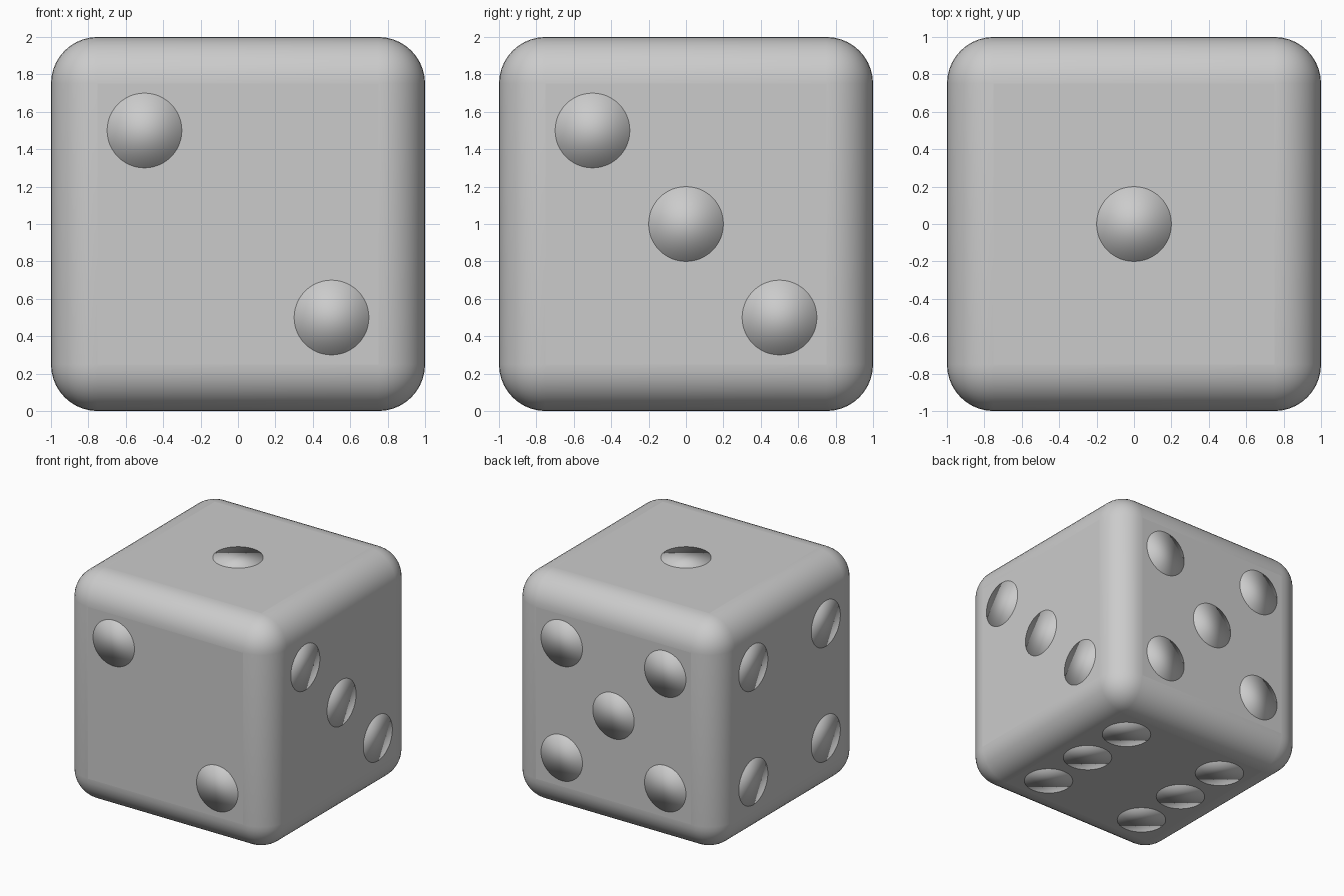
import bpy, bmesh
from mathutils import Vector

if "Cube" in bpy.data.objects:
    bpy.data.objects.remove(bpy.data.objects["Cube"])

# Rounded body
bpy.ops.mesh.primitive_cube_add(size=2, location=(0, 0, 1))
body = bpy.context.object
body.name = "die_body"
bevel = body.modifiers.new("rounding", 'BEVEL')
bevel.width = 0.25
bevel.segments = 10
bpy.ops.object.shade_smooth_by_angle()


# Pip: half ball set into the body with its flat cap flush with the face
def pip_mesh():
    bm = bmesh.new()
    bmesh.ops.create_uvsphere(bm, u_segments=48, v_segments=24, radius=0.2)
    geom = bm.verts[:] + bm.edges[:] + bm.faces[:]
    bmesh.ops.bisect_plane(bm, geom=geom, plane_co=(0, 0, 0), plane_no=(0, 0, 1),
                           dist=1e-5, clear_outer=True)
    rim = [e for e in bm.edges if e.is_boundary]
    bmesh.ops.contextual_create(bm, geom=rim)
    bmesh.ops.recalc_face_normals(bm, faces=bm.faces[:])
    for f in bm.faces:
        f.smooth = True
    mesh = bpy.data.meshes.new("pip")
    bm.to_mesh(mesh)
    bm.free()
    return mesh


# Pip layouts per face: outward direction, in-face axes, positions
h = 0.5
corners = [(-h, -h), (-h, h), (h, -h), (h, h)]
X, Y, Z = Vector((1, 0, 0)), Vector((0, 1, 0)), Vector((0, 0, 1))
faces = {
    "top": (Z, X, Y, [(0, 0)]),
    "front": (-Y, X, Z, [(-h, h), (h, -h)]),
    "right": (X, Y, Z, [(-h, h), (0, 0), (h, -h)]),
    "left": (-X, Y, Z, corners),
    "back": (Y, X, Z, corners + [(0, 0)]),
    "bottom": (-Z, X, Y, corners + [(-h, 0), (h, 0)]),
}

mesh = pip_mesh()
for side, (out, u, v, spots) in faces.items():
    for a, b in spots:
        pip = bpy.data.objects.new(side + "_pip", mesh)
        pip.location = Z + out * 1.001 + u * a + v * b
        pip.rotation_euler = out.to_track_quat('Z', 'Y').to_euler()
        bpy.context.collection.objects.link(pip)
